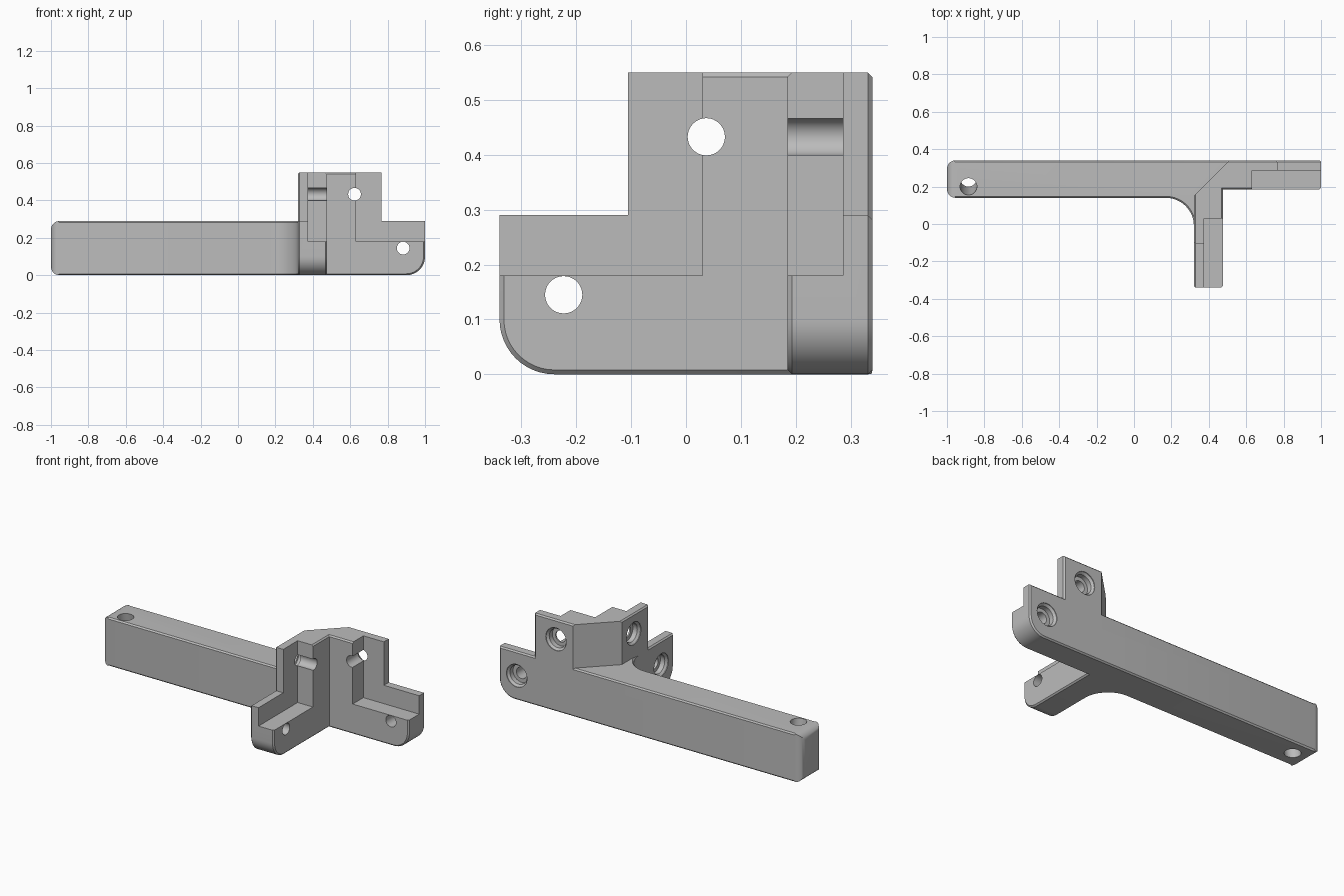
import bpy, bmesh, math

cube = bpy.data.objects.get("Cube")
if cube:
    bpy.data.objects.remove(cube)

X0, Y0 = 0.32, 0.34            # outer corner of the two walls
LEN, HIGH, LOW = 0.68, 0.55, 0.29
PLATE, WALL = 0.054, 0.155     # depth of thin plate and of full wall
EDGE = 0.008                   # small chamfer

grey = bpy.data.materials.new("plain grey")
grey.use_nodes = True
colour = (0.5, 0.5, 0.5, 1)
grey.diffuse_color = colour
grey.node_tree.nodes["Principled BSDF"].inputs["Base Color"].default_value = colour


# Wall coordinates: u along the wall, v up, d inwards from the outer face
def back(u, v, d):
    return X0 + u, Y0 - d, v


def side(u, v, d):
    return X0 + d, Y0 - u, v


def plain(x, y, z):
    return x, y, z


def near(a, b):
    return abs(a - b) < 1e-4


def arc(cx, cy, r, start, end, n=12):
    angles = [math.radians(start + (end - start) * i / n) for i in range(n + 1)]
    return [(cx + r * math.cos(a), cy + r * math.sin(a)) for a in angles]


def loft(name, rings, place=plain, bevels=()):
    """Capped solid through rings of points; bevels are (rule, width, segments)."""
    bm = bmesh.new()
    loops = [[bm.verts.new(p) for p in ring] for ring in rings]
    n = len(loops[0])
    bm.faces.new(loops[0])
    bm.faces.new(loops[-1])
    for a, b in zip(loops, loops[1:]):
        for i in range(n):
            j = (i + 1) % n
            bm.faces.new((a[i], a[j], b[j], b[i]))
    bmesh.ops.recalc_face_normals(bm, faces=bm.faces)
    for rule, width, segments in bevels:
        chosen = [e for e in bm.edges if rule(e.verts[0].co, e.verts[1].co)]
        bmesh.ops.bevel(bm, geom=chosen, offset=width, segments=segments,
                        profile=0.5, affect='EDGES')
    for v in bm.verts:
        v.co = place(*v.co)
    bmesh.ops.recalc_face_normals(bm, faces=bm.faces)
    mesh = bpy.data.meshes.new(name)
    bm.to_mesh(mesh)
    bm.free()
    mesh.materials.append(grey)
    ob = bpy.data.objects.new(name, mesh)
    bpy.context.collection.objects.link(ob)
    return ob


def prism(name, outline, a, b, place=plain, bevels=()):
    return loft(name, [[(p, q, h) for p, q in outline] for h in (a, b)], place, bevels)


def combine(target, other, operation):
    mod = target.modifiers.new("combine", 'BOOLEAN')
    mod.operation = operation
    mod.solver = 'EXACT'
    mod.object = other
    bpy.context.view_layer.objects.active = target
    bpy.ops.object.modifier_apply(modifier=mod.name)
    bpy.data.objects.remove(other)


# Stepped wall layers with a rounded lower end
START = 0.03


def stepped(step, shelf):
    return [(START, 0)] + arc(LEN - 0.1, 0.1, 0.1, -90, 0) + [
        (LEN, shelf), (step, shelf), (step, HIGH), (START, HIGH)]


def outer_rule(p, q):
    return near(p.z, 0) and near(q.z, 0) and not (near(p.x, START) and near(q.x, START))


def inner_rule(p, q):
    if not (near(p.z, WALL) and near(q.z, WALL)):
        return False
    return (max(p.y, q.y) < 0.11 or (near(p.x, LEN) and near(q.x, LEN))
            or (near(p.y, HIGH) and near(q.y, HIGH)))


body = None
for label, place in (("back", back), ("side", side)):
    plate = prism(label + "_plate", stepped(0.446, LOW), 0, PLATE, place,
                  [(outer_rule, EDGE, 1)])
    pad = prism(label + "_pad", stepped(0.31, 0.18), START, WALL, place,
                [(inner_rule, EDGE, 1)])
    combine(plate, pad, 'UNION')
    if body:
        combine(body, plate, 'UNION')
    else:
        body = plate

# Diagonal cut on the outer corner, above the arm
corner = [(X0 - 0.1, Y0 - 0.29), (X0 + 0.29, Y0 + 0.1), (X0 - 0.1, Y0 + 0.1)]
combine(body, prism("corner_cutter", corner, 0.2, 0.7), 'DIFFERENCE')

# Long arm, flaring into the side wall with a concave curve
plan = [(-1, 0.14)] + arc(0.17, -0.01, 0.15, 90, 0, 16) + [
    (0.35, -0.01), (0.35, 0.14), (0.4, 0.2), (0.6, 0.31), (0.6, Y0), (-1, Y0)]


def end_rule(p, q):
    return near(p.x, -1) and near(q.x, -1)


def rim_rule(p, q):
    flat = near(p.z, q.z) and (near(p.z, 0) or near(p.z, LOW))
    return flat and max(p.x, q.x) > -0.9


arm = prism("arm", plan, 0, LOW, plain, [(end_rule, 0.045, 5), (rim_rule, EDGE, 1)])
combine(body, arm, 'UNION')

# Counterbored screw holes in both walls
bore = [(0.068, -0.05), (0.068, 0.004), (0.056, 0.016), (0.056, 0.045),
        (0.034, 0.045), (0.034, 0.25)]
for place in (back, side):
    for u, v in ((0.303, 0.433), (0.563, 0.145)):
        rings = [[(p, q, d) for p, q in arc(u, v, r, 0, 360, 32)[:-1]] for r, d in bore]
        combine(body, loft("screw_cutter", rings, place), 'DIFFERENCE')

# Slanted hole near the end of the arm
rings = [[(x, y, z) for x, y in arc(-0.885, 0.245 - 0.155 * z, 0.045, 0, 360, 32)[:-1]]
         for z in (-0.1, 0.4)]
combine(body, loft("arm_hole_cutter", rings), 'DIFFERENCE')

# Finish
body.name = "corner_bracket_with_arm"
for ob in bpy.context.selected_objects:
    ob.select_set(False)
body.select_set(True)
bpy.context.view_layer.objects.active = body
bpy.ops.object.shade_smooth_by_angle(angle=math.radians(30))
